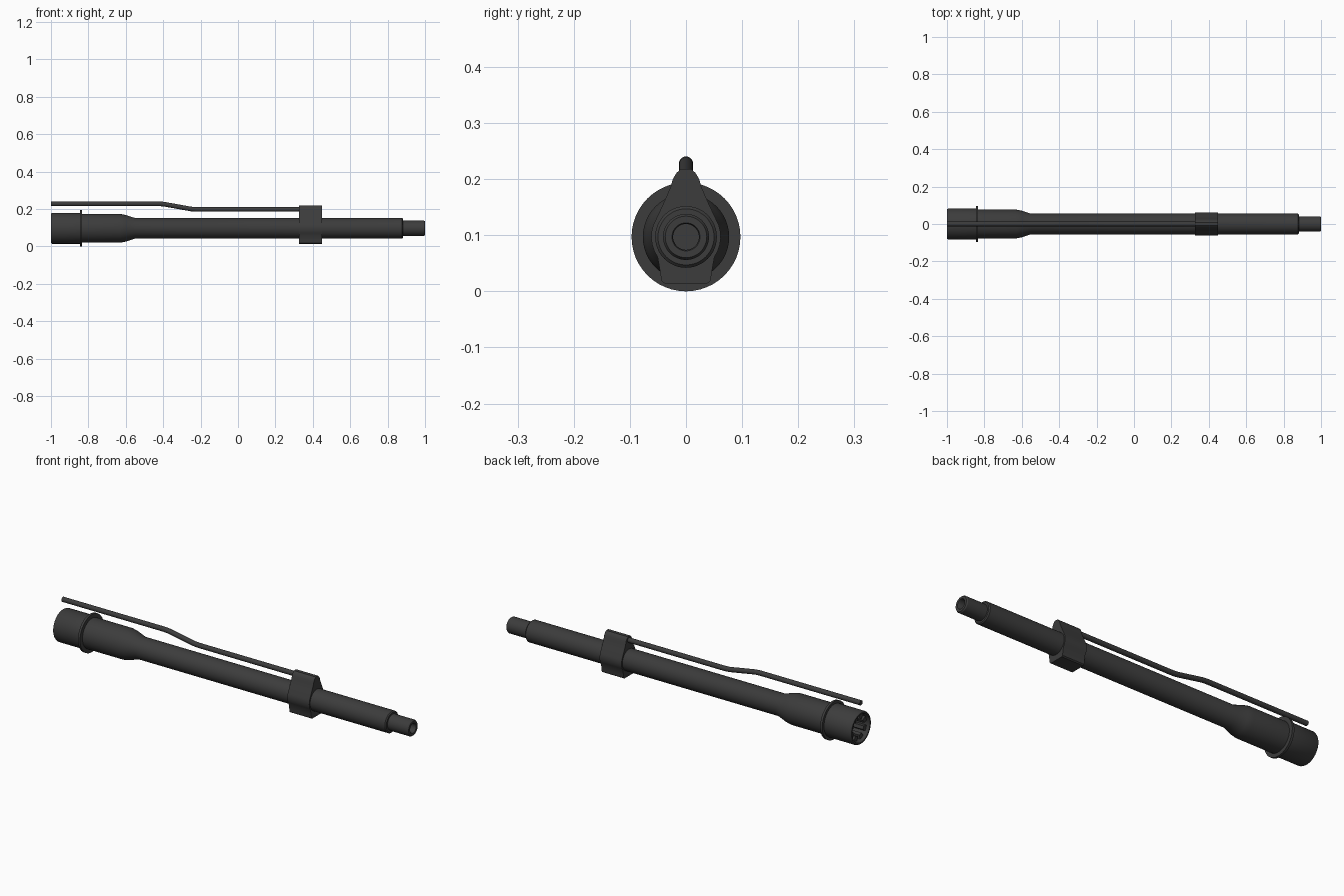
import bpy, bmesh, math
from mathutils import Matrix, Vector

AXIS = 0.097   # height of the main centre line

cube = bpy.data.objects.get("Cube")
if cube:
    bpy.data.objects.remove(cube, do_unlink=True)

steel = bpy.data.materials.new("dark_steel")
steel.use_nodes = True
steel.diffuse_color = (0.045, 0.045, 0.045, 1)
bsdf = steel.node_tree.nodes["Principled BSDF"]
bsdf.inputs["Base Color"].default_value = (0.045, 0.045, 0.045, 1)
bsdf.inputs["Roughness"].default_value = 0.6


def finish(name, bm):
    """Turn a bmesh into a shaded object."""
    bmesh.ops.remove_doubles(bm, verts=bm.verts, dist=1e-5)
    bmesh.ops.recalc_face_normals(bm, faces=bm.faces)
    mesh = bpy.data.meshes.new(name)
    bm.to_mesh(mesh)
    bm.free()
    mesh.materials.append(steel)
    obj = bpy.data.objects.new(name, mesh)
    bpy.context.collection.objects.link(obj)
    bpy.ops.object.select_all(action='DESELECT')
    obj.select_set(True)
    bpy.context.view_layer.objects.active = obj
    bpy.ops.object.shade_smooth_by_angle(angle=math.radians(32))
    return obj


def lathe(name, profile, sides=48):
    """Spin (x, radius) points around the centre line."""
    bm = bmesh.new()
    verts = [bm.verts.new((x, 0, AXIS + r)) for x, r in profile]
    edges = [bm.edges.new(pair) for pair in zip(verts, verts[1:])]
    bmesh.ops.spin(bm, geom=verts + edges, cent=(0, 0, AXIS), axis=(1, 0, 0),
                   angle=math.tau, steps=sides, use_duplicate=False)
    return finish(name, bm)


def prism(bm, outline, x0, x1):
    """Extrude a (y, z) outline along x."""
    face = bm.faces.new([bm.verts.new((x0, y, z)) for y, z in outline])
    out = bmesh.ops.extrude_face_region(bm, geom=[face])
    moved = [v for v in out["geom"] if isinstance(v, bmesh.types.BMVert)]
    bmesh.ops.translate(bm, verts=moved, vec=(x1 - x0, 0, 0))


# Main tube: swollen rear, taper, long body, stepped tip with a blind bore
lathe("barrel", [
    (-0.84, 0), (-0.84, 0.077), (-0.63, 0.077), (-0.60, 0.071), (-0.55, 0.055),
    (0.877, 0.055), (0.882, 0.050), (0.882, 0.041), (0.994, 0.041), (1.0, 0.037),
    (1.0, 0.025), (0.994, 0.023), (0.80, 0.023), (0.80, 0)])

# Rear sleeve, open at the back, with a hollow chamber
lathe("rear_sleeve", [
    (-0.86, 0), (-0.86, 0.023), (-0.88, 0.045), (-0.88, 0.066), (-0.985, 0.066),
    (-1.0, 0.072), (-1.0, 0.079), (-0.993, 0.083), (-0.846, 0.083), (-0.846, 0)])

# Thin locating flange
lathe("flange", [(-0.846, 0.05), (-0.846, 0.097), (-0.834, 0.097), (-0.834, 0.05)])

# Ring of inward teeth inside the rear sleeve
bm = bmesh.new()
for i in range(8):
    mid = math.tau * (i + 0.5) / 8
    outline = [(r * math.sin(mid + a), AXIS + r * math.cos(mid + a))
               for r, a in ((0.07, -0.22), (0.07, 0.22), (0.043, 0.2), (0.043, -0.2))]
    prism(bm, outline, -0.985, -0.93)
finish("rear_teeth", bm)

# Clamp block: half outline mirrored, round waist and narrow rounded crown
half = [(0.038, 0.014), (0.044, 0.019), (0.046, 0.035)]
for deg in range(-35, 21, 11):
    a = math.radians(deg)
    half.append((0.062 * math.cos(a), AXIS + 0.062 * math.sin(a)))
half += [(0.041, 0.155), (0.027, 0.187), (0.024, 0.199), (0.017, 0.211), (0.009, 0.218)]
bm = bmesh.new()
prism(bm, half + [(-y, z) for y, z in reversed(half)], 0.325, 0.45)
finish("clamp_block", bm)

# Thin bent pipe above the barrel, swept as rings along its path
path = [(-1.0, 0.228), (-0.42, 0.228), (-0.395, 0.226), (-0.25, 0.2),
        (-0.225, 0.198), (0.36, 0.198)]
bm = bmesh.new()
rings = []
for x, z in path:
    rings.append([bm.verts.new((x, 0.0125 * math.sin(math.tau * k / 20),
                                z + 0.0125 * math.cos(math.tau * k / 20)))
                  for k in range(20)])
for a, b in zip(rings, rings[1:]):
    for k in range(20):
        n = (k + 1) % 20
        bm.faces.new((a[k], a[n], b[n], b[k]))
bm.faces.new(rings[0])
bm.faces.new(rings[-1])
finish("upper_pipe", bm)
